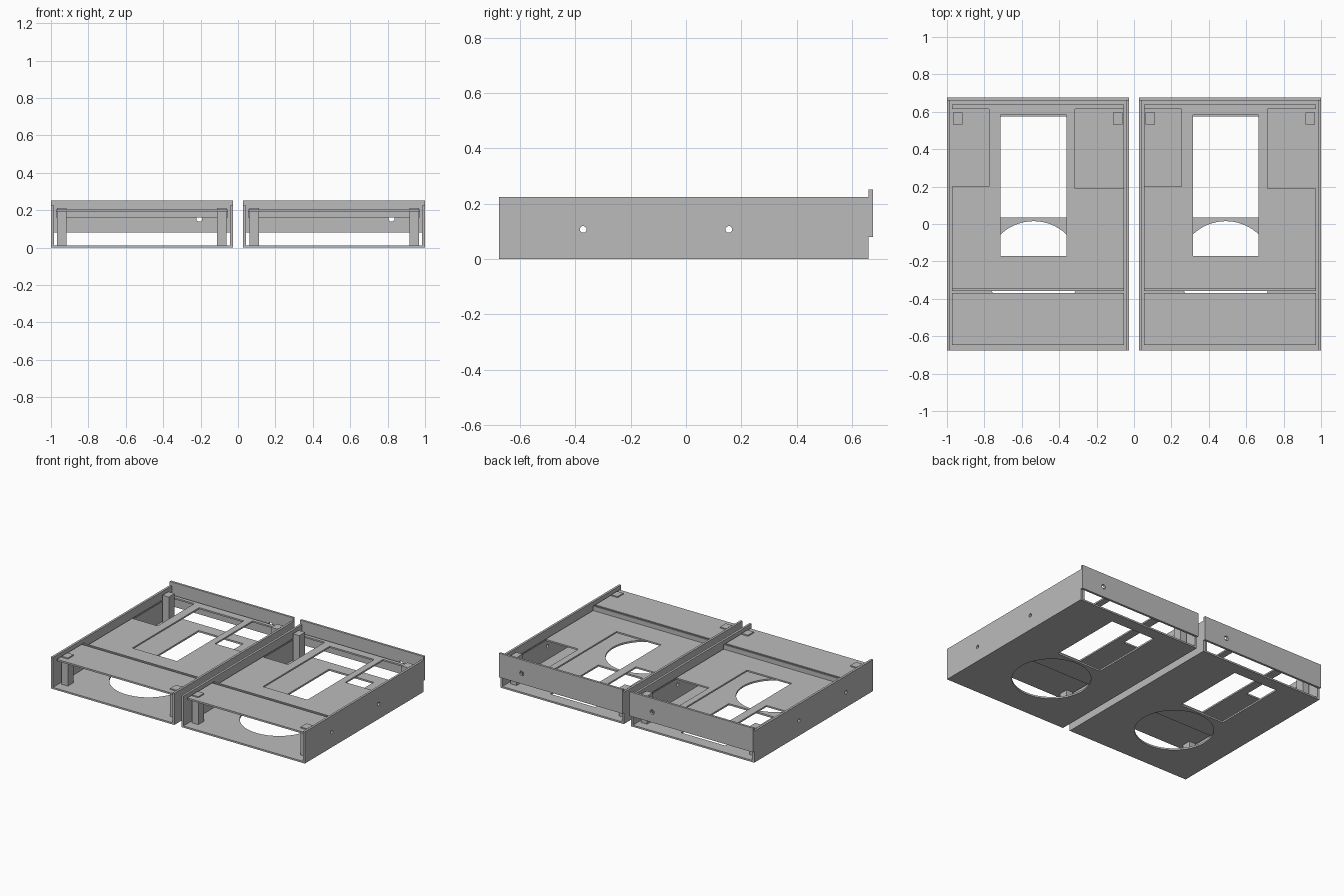
import bpy
from math import cos, sin, tau, pi
from mathutils import Matrix

cube = bpy.data.objects.get("Cube")
if cube:
    bpy.data.objects.remove(cube)

grey = bpy.data.materials.new("light grey")
grey.use_nodes = True
grey.diffuse_color = (0.5, 0.5, 0.5, 1)
grey.node_tree.nodes["Principled BSDF"].inputs["Base Color"].default_value = grey.diffuse_color


def rect(u0, u1, v0, v1):
    return [(u0, v0), (u1, v0), (u1, v1), (u0, v1)]


def circle(u, v, r, n=48):
    return [(u + r * cos(tau * i / n), v + r * sin(tau * i / n)) for i in range(n)]


def sheet(name, loops, thickness, matrix):
    """Flat sheet from an outline and its holes, centred on its mid plane."""
    curve = bpy.data.curves.new(name, "CURVE")
    curve.dimensions = "2D"
    curve.fill_mode = "BOTH"
    curve.extrude = thickness / 2
    for loop in loops:
        spline = curve.splines.new("POLY")
        spline.points.add(len(loop) - 1)
        for point, (u, v) in zip(spline.points, loop):
            point.co = (u, v, 0, 1)
        spline.use_cyclic_u = True
    temp = bpy.data.objects.new(name + "_outline", curve)
    bpy.context.collection.objects.link(temp)
    graph = bpy.context.evaluated_depsgraph_get()
    mesh = bpy.data.meshes.new_from_object(temp.evaluated_get(graph))
    bpy.data.objects.remove(temp)
    mesh.transform(matrix)
    mesh.materials.clear()
    mesh.materials.append(grey)
    mesh.shade_flat()
    mesh.name = name
    obj = bpy.data.objects.new(name, mesh)
    bpy.context.collection.objects.link(obj)


def level(name, loops, z0, z1):
    sheet(name, loops, z1 - z0, Matrix.Translation((0, 0, (z0 + z1) / 2)))


# Sheet axes turned upright: (u, v) becomes (x, z) or (y, z)
FACING_Y = Matrix.Rotation(pi / 2, 4, "X")
FACING_X = Matrix.Rotation(pi / 2, 4, "Z") @ FACING_Y

W = 0.972            # tray width
WALL = 0.016
FRONT, BACK = -0.676, 0.676


def tray(side, x):
    """One tray whose low-x edge lies at x."""
    left, right = x + WALL, x + W - WALL
    p0, p1 = x + 0.026, x + W - 0.026
    h0, h1 = x + 0.287, x + 0.638

    # Floor with a round and a rectangular opening
    level(side + "_floor", [rect(left, right, FRONT, BACK - WALL),
                            circle(x + 0.463, -0.239, 0.254, 96),
                            rect(h0, h1, 0.035, 0.575)], 0, 0.012)

    # Side walls with screw holes
    for label, wx in (("low", x + WALL / 2), ("high", x + W - WALL / 2)):
        sheet(f"{side}_{label}_side_wall",
              [rect(FRONT, BACK - WALL, 0, 0.225),
               circle(-0.372, 0.107, 0.012), circle(0.155, 0.107, 0.012)],
              WALL, Matrix.Translation((wx, 0, 0)) @ FACING_X)

    # Raised back panel with a cable hole
    sheet(side + "_back_panel",
          [rect(x, x + W, 0.08, 0.252), circle(x + 0.793, 0.155, 0.016)],
          WALL, Matrix.Translation((0, BACK - WALL / 2, 0)) @ FACING_Y)

    # Middle shelf with a window and two corner notches
    level(side + "_middle_shelf", [rect(p0, p1, -0.357, 0.64),
                                   rect(h0, h1, -0.17, 0.582),
                                   rect(p0 + 0.002, x + 0.226, 0.2, 0.615),
                                   rect(x + 0.685, p1 - 0.002, 0.19, 0.615)], 0.161, 0.172)

    # Upright lip at the shelf's front edge
    level(side + "_shelf_lip", [rect(p0, p1, -0.357, -0.345)], 0.172, 0.205)

    # Front top plate
    level(side + "_front_plate", [rect(p0, p1, -0.647, -0.369)], 0.192, 0.204)

    # Four corner posts
    for px in (x + 0.033, x + W - 0.083):
        for py in (-0.605, 0.531):
            level(side + "_post", [rect(px, px + 0.05, py, py + 0.065)], 0.012, 0.212)


tray("right", -1.0)
tray("left", 1.0 - W)
